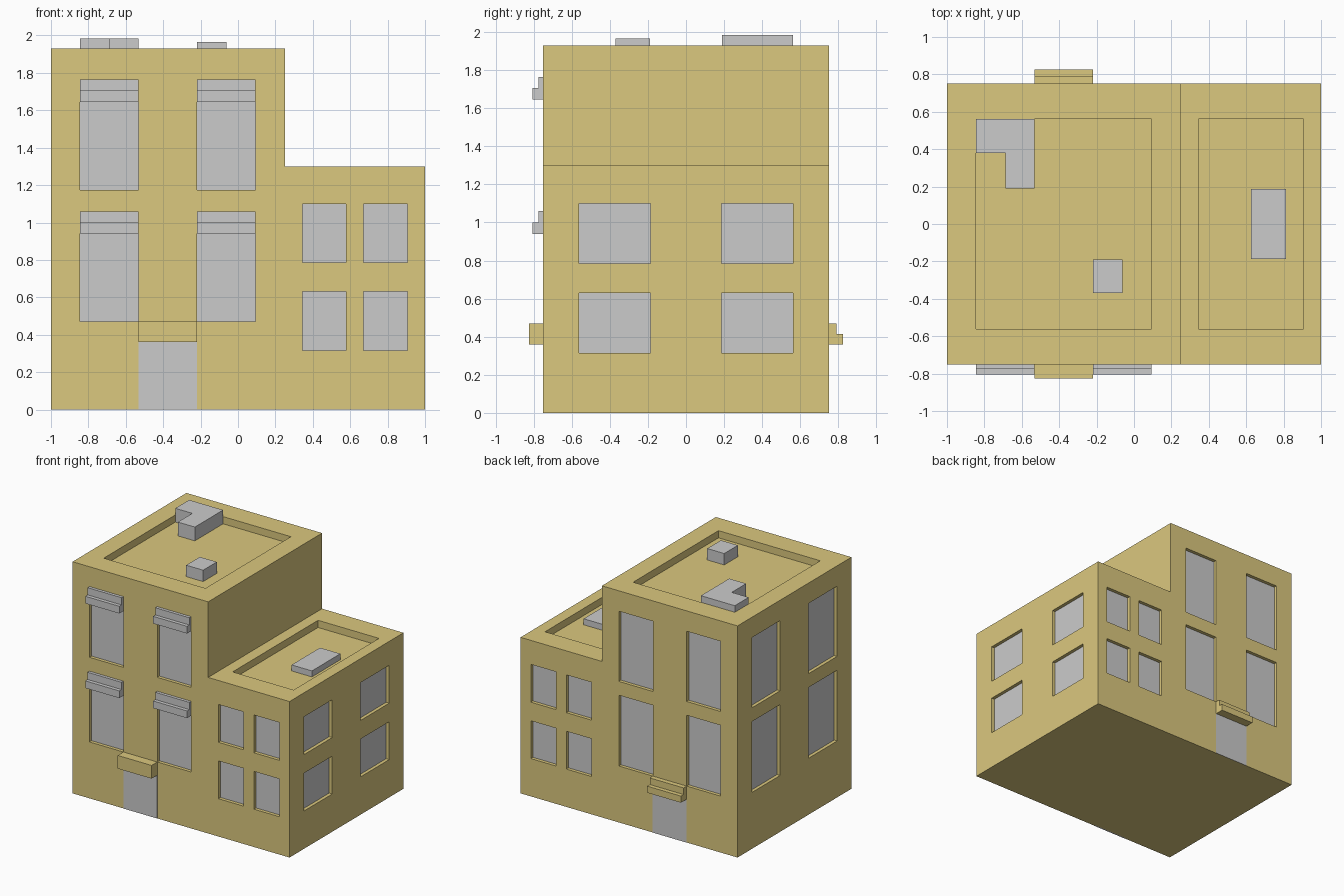
import bpy, bmesh

if "Cube" in bpy.data.objects:
    bpy.data.objects.remove(bpy.data.objects["Cube"])

tan = bpy.data.materials.new("tan_wall")
tan.diffuse_color = (0.71, 0.58, 0.21, 1)
tan.use_nodes = True
tan.node_tree.nodes["Principled BSDF"].inputs["Base Color"].default_value = tan.diffuse_color


def new_obj(name, bm, mat=None):
    bmesh.ops.recalc_face_normals(bm, faces=bm.faces)
    me = bpy.data.meshes.new(name)
    bm.to_mesh(me)
    bm.free()
    if mat:
        me.materials.append(mat)
    ob = bpy.data.objects.new(name, me)
    bpy.context.scene.collection.objects.link(ob)
    return ob


def add_prism(bm, pts, vec):
    """Extrude a closed outline of 3D points along vec."""
    face = bm.faces.new([bm.verts.new(p) for p in pts])
    ext = bmesh.ops.extrude_face_region(bm, geom=[face])["geom"]
    bmesh.ops.translate(bm, vec=vec, verts=[v for v in ext if isinstance(v, bmesh.types.BMVert)])


def add_box(bm, x0, x1, y0, y1, z0, z1):
    add_prism(bm, [(x0, y0, z0), (x1, y0, z0), (x1, y1, z0), (x0, y1, z0)], (0, 0, z1 - z0))


def box(name, *dims, mat=None):
    bm = bmesh.new()
    add_box(bm, *dims)
    return new_obj(name, bm, mat)


def ledge(name, x0, x1, z0, zm, z1, low, high, s, mat=None):
    """Stepped hood above an opening; s = -1 front, +1 back."""
    prof = [(0.74, z0), (low, z0), (low, zm), (high, zm), (high, z1), (0.74, z1)]
    bm = bmesh.new()
    add_prism(bm, [(x0, s * y, z) for y, z in prof], (x1 - x0, 0, 0))
    new_obj(name, bm, mat)


# Tower and lower wing as one stepped block
bm = bmesh.new()
outline = [(-1, 0), (1, 0), (1, 1.3), (0.25, 1.3), (0.25, 1.93), (-1, 1.93)]
add_prism(bm, [(x, -0.75, z) for x, z in outline], (0, 1.5, 0))
body = new_obj("building_body", bm, tan)

# Roof wells and window openings share one cutter
cut, panes = bmesh.new(), bmesh.new()
add_box(cut, -0.844, 0.094, -0.5625, 0.5625, 1.87, 2.1)
add_box(cut, 0.344, 0.906, -0.5625, 0.5625, 1.24, 1.5)

tower_x, wing_x = [(-0.844, -0.531), (-0.219, 0.094)], [(0.344, 0.578), (0.672, 0.906)]
tower_z, wing_z = [(0.47, 1.06), (1.175, 1.76)], [(0.315, 0.63), (0.785, 1.1)]
side_y = [(-0.5625, -0.1875), (0.1875, 0.5625)]
D, P = 0.035, 0.007   # opening depth and pane thickness


def span(face, a, b):
    return sorted((face * a, face * b))


for s in (-1, 1):
    # Front and back windows
    for xs, zs in ((tower_x, tower_z), (wing_x, wing_z)):
        for x in xs:
            for z in zs:
                add_box(cut, *x, *span(s, 0.75 - D, 0.8), *z)
                add_box(panes, *x, *span(s, 0.75 - D, 0.75 - D + P), *z)
    # End-wall windows: tower heights on the left, wing heights on the right
    for y in side_y:
        for z in (tower_z if s < 0 else wing_z):
            add_box(cut, *span(s, 1 - D, 1.05), *y, *z)
            add_box(panes, *span(s, 1 - D, 1 - D + P), *y, *z)
new_obj("window_panes", panes)
cutter = new_obj("opening_cutter", cut)
cutter.hide_render = True
cutter.hide_viewport = True
mod = body.modifiers.new("openings", "BOOLEAN")
mod.operation = "DIFFERENCE"
mod.solver = "EXACT"
mod.object = cutter

# Stepped awnings on the tower's front windows
for x in tower_x:
    for z0, z1 in ((0.94, 1.06), (1.645, 1.765)):
        ledge("window_awning", *x, z0, (z0 + z1) / 2, z1, 0.805, 0.775, -1)

# Doors and their canopies
door = (-0.531, -0.219)
box("front_door", *door, -0.752, -0.74, 0, 0.36)
box("back_door", *door, 0.74, 0.752, 0, 0.36)
box("front_canopy", *door, -0.825, -0.74, 0.36, 0.47, mat=tan)
ledge("back_canopy", *door, 0.36, 0.415, 0.47, 0.825, 0.79, 1, mat=tan)

# Roof equipment
bm = bmesh.new()
ell = [(-0.844, 0.5625), (-0.844, 0.38), (-0.6875, 0.38), (-0.6875, 0.19), (-0.531, 0.19), (-0.531, 0.5625)]
add_prism(bm, [(x, y, 1.865) for x, y in ell], (0, 0, 0.12))
new_obj("roof_stair_housing", bm)
box("roof_vent", -0.219, -0.0625, -0.37, -0.19, 1.865, 1.965)
box("wing_skylight", 0.625, 0.8125, -0.1875, 0.1875, 1.235, 1.29)
